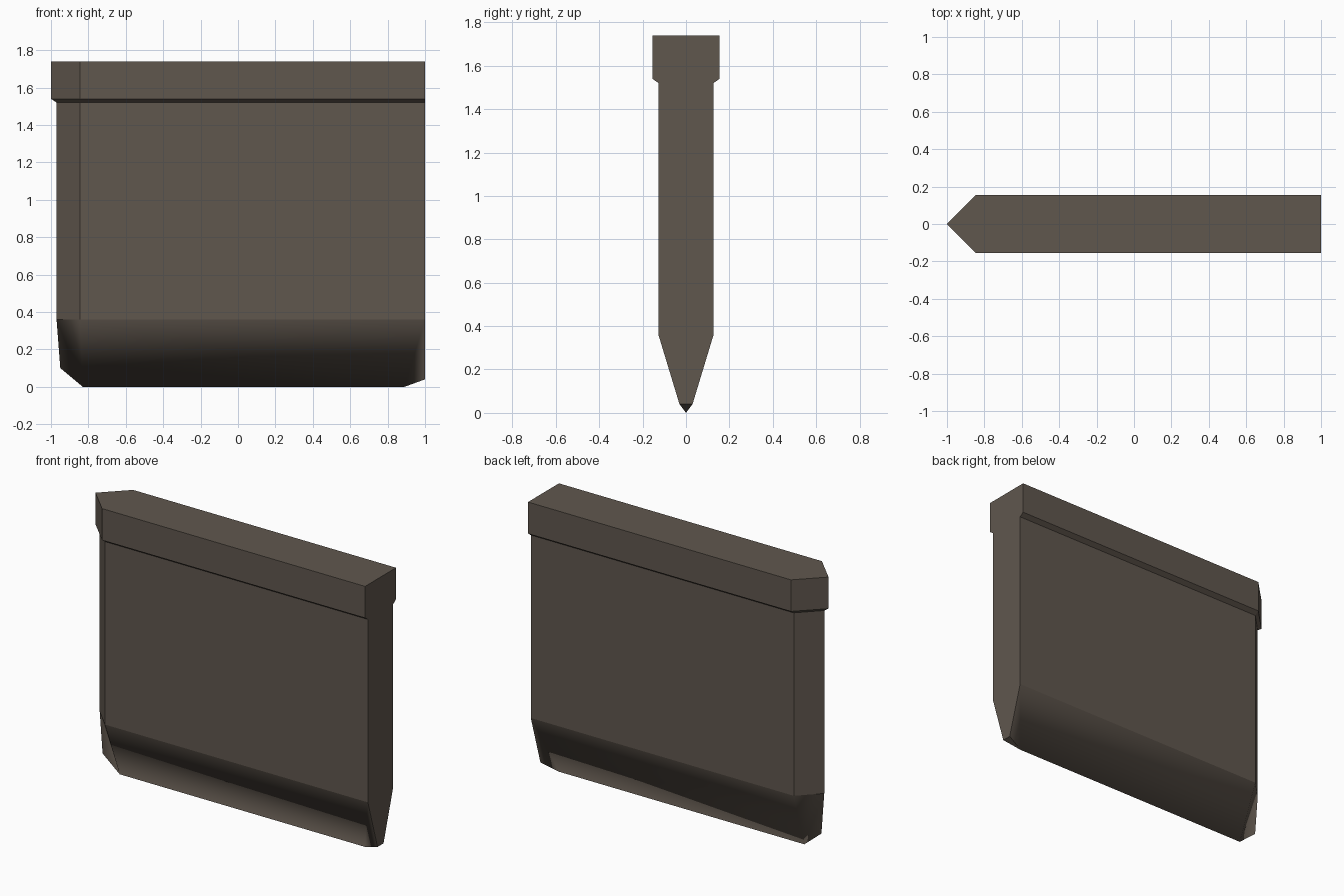
import bpy, bmesh

if "Cube" in bpy.data.objects:
    bpy.data.objects.remove(bpy.data.objects["Cube"])

# Single colour
stone = bpy.data.materials.new("dark_brown_stone")
stone.diffuse_color = (0.117, 0.095, 0.076, 1)
stone.use_nodes = True
stone.node_tree.nodes["Principled BSDF"].inputs["Base Color"].default_value = stone.diffuse_color

bm = bmesh.new()
SHOULDER = -0.845


def section(tip, half, z):
    """Five-sided plan: nose on the left, square end on the right."""
    pts = [(tip, 0), (SHOULDER, -half), (1, -half), (1, half), (SHOULDER, half)]
    return [bm.verts.new((x, y, z)) for x, y in pts]


# Upright body and overhanging cap, stacked from bottom to top
rings = [section(*s) for s in [(-0.97, 0.127, 0.36), (-0.97, 0.127, 1.52),
                               (-1.0, 0.155, 1.54), (-1.0, 0.155, 1.74)]]
for a, b in zip(rings, rings[1:]):
    for i in range(5):
        j = (i + 1) % 5
        bm.faces.new((a[i], a[j], b[j], b[i]))
bm.faces.new(rings[-1])

# Tapered lower edge: keel points and clipped right corner
nose = bm.verts.new((-0.95, 0, 0.10))
keel_l = bm.verts.new((-0.83, 0, 0))
keel_r = bm.verts.new((0.89, 0, 0))
end = {s: bm.verts.new((1, s * 0.03, 0.04)) for s in (-1, 1)}
tip, sh_f, r_f, r_b, sh_b = rings[0]
blade = []
for s, sh, r in ((-1, sh_f, r_f), (1, sh_b, r_b)):
    blade.append(bm.faces.new((sh, r, keel_r, keel_l)))
    blade.append(bm.faces.new((r, end[s], keel_r)))
    blade.append(bm.faces.new((tip, sh, keel_l, nose)))
bm.faces.new((r_f, r_b, end[1], end[-1]))
bm.faces.new((end[-1], end[1], keel_r))
bmesh.ops.recalc_face_normals(bm, faces=bm.faces[:])

# Only the tapered part is softly shaded; every other edge is crisp
blade = set(blade)
for f in bm.faces:
    f.smooth = True
for e in bm.edges:
    e.smooth = all(f in blade for f in e.link_faces)

mesh = bpy.data.meshes.new("wall_panel")
bm.to_mesh(mesh)
bm.free()
mesh.materials.append(stone)
panel = bpy.data.objects.new("wall_panel", mesh)
bpy.context.collection.objects.link(panel)
